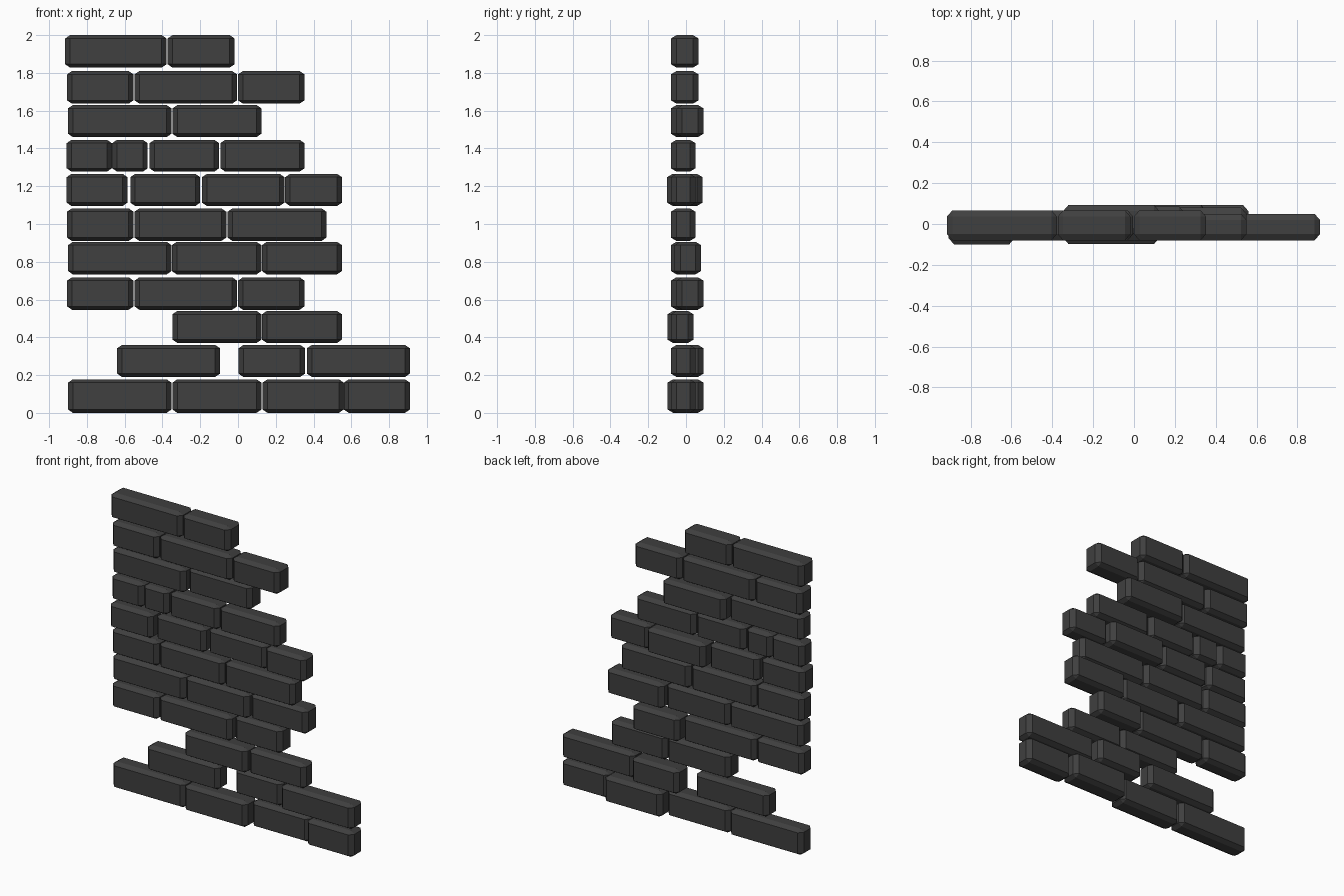
import bpy, bmesh
from itertools import product

if "Cube" in bpy.data.objects:
    bpy.data.objects.remove(bpy.data.objects["Cube"])

# Depth ranges: flush, slightly thicker, pushed forward, pushed back
S, T, F, B = (-.08, .05), (-.08, .067), (-.098, .04), (-.05, .093)

# Each course: bottom z, top z, then bricks (left x, right x, depth range)
courses = [
    (0, .178, [(-.90, -.352, S), (-.347, .124, F), (.13, .56, B), (.56, .91, S)]),
    (.19, .36, [(-.64, -.095, S), (.003, .355, B), (.365, .91, S)]),
    (.37, .54, [(-.347, .124, F), (.127, .55, (-.08, .04))]),
    (.546, .718, [(-.905, -.553, S), (-.548, -.005, S), (0, .352, B)]),
    (.733, .906, [(-.90, -.352, S), (-.35, .124, S), (.127, .55, (-.06, .08))]),
    (.91, 1.083, [(-.905, -.553, S), (-.548, -.062, S), (-.055, .468, S)]),
    (1.095, 1.266, [(-.907, -.585, (-.1, .045)), (-.57, -.20, S),
                    (-.19, .246, (-.06, .087)), (.25, .55, S)]),
    (1.277, 1.446, [(-.907, -.668, S), (-.666, -.478, S), (-.468, -.10, S), (-.093, .352, S)]),
    (1.46, 1.63, [(-.90, -.352, S), (-.347, .124, B)]),
    (1.637, 1.81, [(-.905, -.553, T), (-.548, -.005, T), (0, .352, T)]),
    (1.828, 2.0, [(-.915, -.378, T), (-.373, -.018, T)]),
]


def brick(name, x0, x1, y0, y1, z0, z1, c=(.026, .03, .018)):
    """Chamfered block built as the hull of its cut corners."""
    bm = bmesh.new()
    h = ((x1 - x0) / 2, (y1 - y0) / 2, (z1 - z0) / 2)
    for s in product((-1, 1), repeat=3):
        for face in range(3):
            bm.verts.new([s[i] * (h[i] - (0 if i == face else c[i])) for i in range(3)])
    bmesh.ops.convex_hull(bm, input=bm.verts[:])
    bmesh.ops.dissolve_limit(bm, angle_limit=.01, verts=bm.verts[:], edges=bm.edges[:])
    bmesh.ops.recalc_face_normals(bm, faces=bm.faces[:])
    me = bpy.data.meshes.new(name)
    bm.to_mesh(me)
    bm.free()
    me.materials.append(mat)
    ob = bpy.data.objects.new(name, me)
    ob.location = ((x0 + x1) / 2, (y0 + y1) / 2, (z0 + z1) / 2)
    bpy.context.collection.objects.link(ob)


# Dark stone
mat = bpy.data.materials.new("dark_stone")
mat.diffuse_color = (.05, .05, .05, 1)
mat.use_nodes = True
mat.node_tree.nodes["Principled BSDF"].inputs["Base Color"].default_value = mat.diffuse_color

# Broken wall, course by course
for r, (z0, z1, row) in enumerate(courses):
    for i, (x0, x1, (y0, y1)) in enumerate(row):
        brick(f"brick_course{r + 1}_{i + 1}", x0, x1, y0, y1, z0, z1)
